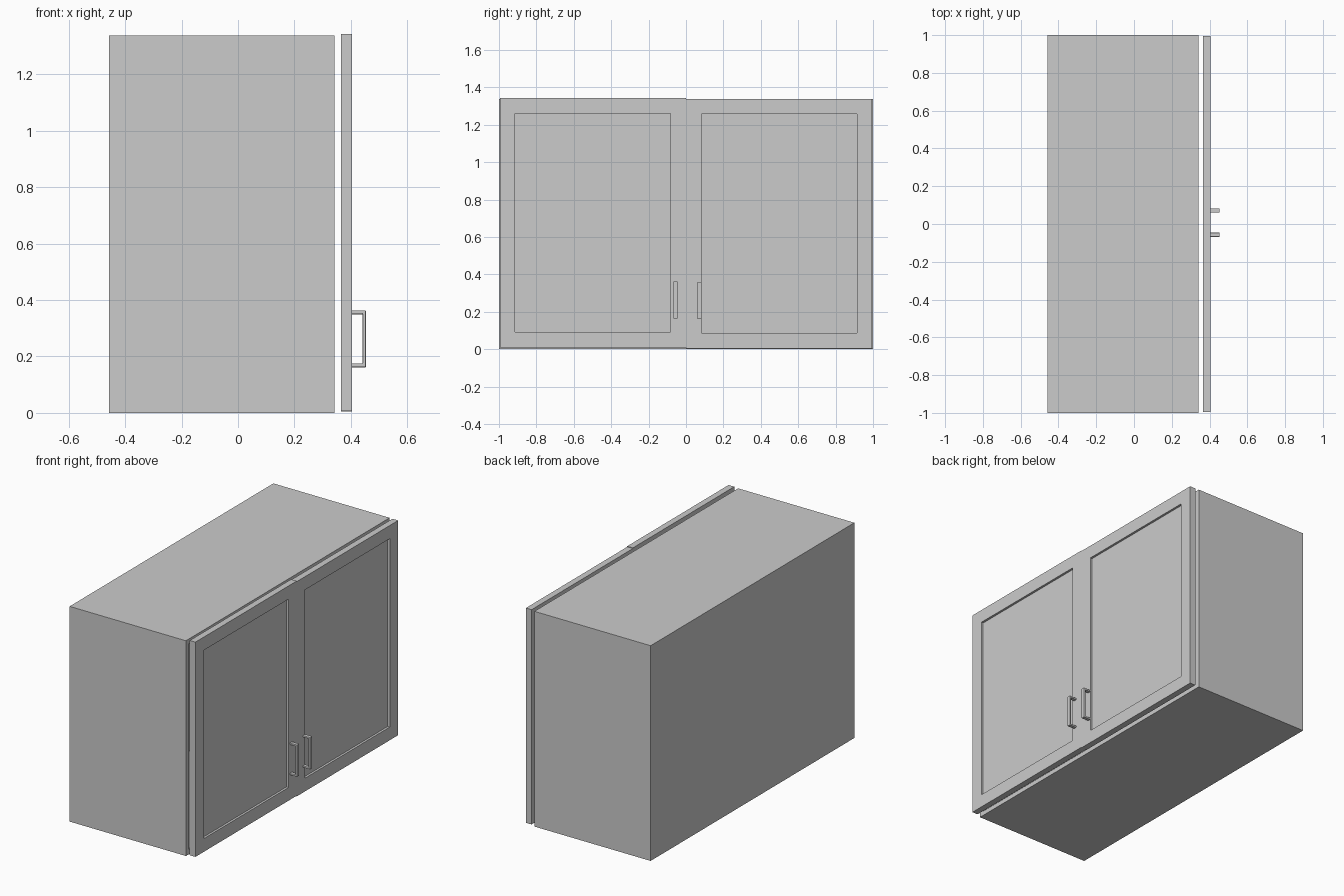
import bpy
import bmesh
from mathutils import Vector

cube = bpy.data.objects.get("Cube")
if cube:
    bpy.data.objects.remove(cube, do_unlink=True)

GREY = (0.6, 0.6, 0.6, 1.0)
grey = bpy.data.materials.new("cabinet grey")
grey.use_nodes = True
grey.diffuse_color = GREY
grey.node_tree.nodes["Principled BSDF"].inputs["Base Color"].default_value = GREY


def add_box(bm, low, high):
    """Add an axis-aligned box and return its +x face."""
    low, high = Vector(low), Vector(high)
    verts = bmesh.ops.create_cube(bm, size=1)["verts"]
    for v in verts:
        v.co = (low + high) / 2 + v.co * (high - low)
    faces = {f for v in verts for f in v.link_faces}
    return max(faces, key=lambda f: f.calc_center_median().x)


def finish(name, bm, bevel=0):
    mesh = bpy.data.meshes.new(name)
    bmesh.ops.recalc_face_normals(bm, faces=bm.faces)
    bm.to_mesh(mesh)
    bm.free()
    mesh.materials.append(grey)
    obj = bpy.data.objects.new(name, mesh)
    bpy.context.collection.objects.link(obj)
    if bevel:
        mod = obj.modifiers.new("soft edges", "BEVEL")
        mod.width, mod.segments = bevel, 2
    return obj


def inset_face(bm, face, border, depth):
    """Frame a face with a border and push the middle back along x."""
    bmesh.ops.inset_region(bm, faces=[face], thickness=border)
    middle = bmesh.ops.extrude_face_region(bm, geom=[face])["geom"]
    bmesh.ops.delete(bm, geom=[face], context="FACES_ONLY")
    for v in (g for g in middle if isinstance(g, bmesh.types.BMVert)):
        v.co.x -= depth


# Cabinet body, hollow behind the doors
bm = bmesh.new()
front = add_box(bm, (-0.457, -1, 0), (0.342, 1, 1.337))
inset_face(bm, front, 0.04, 0.75)
finish("cabinet_body", bm)


def add_door(side, y0, y1, z0, handle_y, handle_z):
    # Door with a recessed middle panel
    bm = bmesh.new()
    face = add_box(bm, (0.365, y0, z0), (0.404, y1, z0 + 1.334))
    inset_face(bm, face, 0.116, 0.014)
    finish(side + "_door", bm)

    # Square bar handle: the grip is a folded strip in the xz plane
    bm = bmesh.new()
    t, h, reach = 0.011, 0.199, 0.453
    outline = [(0.4, 0), (reach, 0), (reach, h), (0.4, h),
               (0.4, h - t), (reach - t, h - t), (reach - t, t), (0.4, t)]
    ring = [bm.verts.new((x, handle_y - t, handle_z + z)) for x, z in outline]
    face = bm.faces.new(ring)
    grown = bmesh.ops.extrude_face_region(bm, geom=[face])["geom"]
    for v in (g for g in grown if isinstance(g, bmesh.types.BMVert)):
        v.co.y += 2 * t
    finish(side + "_handle", bm, bevel=0.002)


add_door("near", -0.995, 0, 0.009, -0.057, 0.164)
add_door("far", 0, 0.995, 0.005, 0.072, 0.161)
